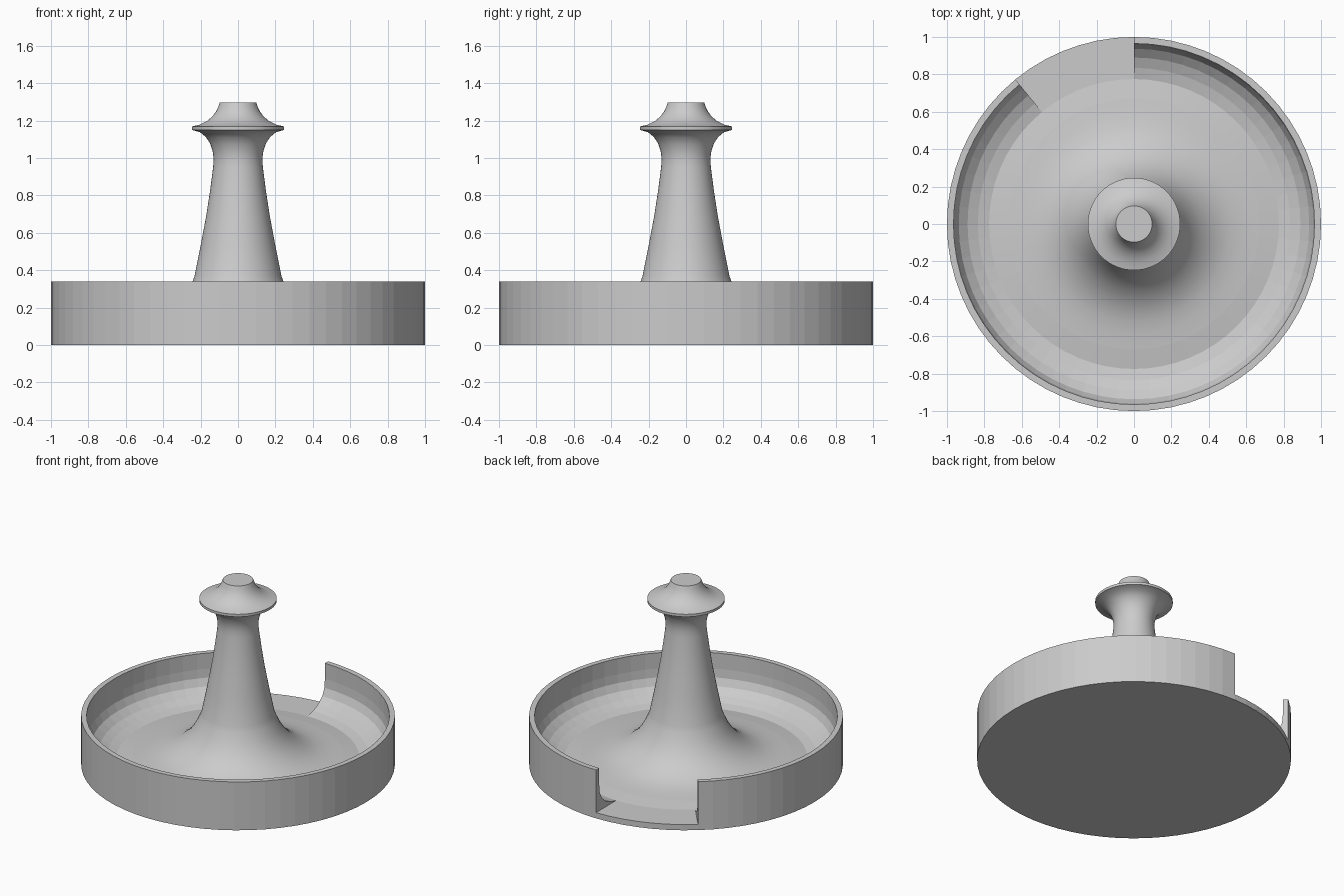
import bpy, bmesh, math

if "Cube" in bpy.data.objects:
    bpy.data.objects.remove(bpy.data.objects["Cube"], do_unlink=True)

SEGMENTS = 64
GAP_START, GAP_END = 16, 23   # segments left out of the rim wall

grey = bpy.data.materials.new("plain grey")
grey.use_nodes = True
colour = (0.6, 0.6, 0.6, 1)
grey.diffuse_color = colour
grey.node_tree.nodes["Principled BSDF"].inputs["Base Color"].default_value = colour


def section(bm, profile, step):
    """Profile of (radius, height) points turned to one step of the circle."""
    a = 2 * math.pi * step / SEGMENTS
    return [bm.verts.new((r * math.cos(a), r * math.sin(a), z)) for r, z in profile]


def sweep(bm, profile, start=0, end=SEGMENTS):
    """Turn a profile around the z axis between two steps."""
    rows = [section(bm, profile, s) for s in range(start, end + 1)]
    for a, b in zip(rows, rows[1:]):
        for k in range(len(profile) - 1):
            bm.faces.new((a[k], b[k], b[k + 1], a[k + 1]))


def finish(bm, name):
    bmesh.ops.remove_doubles(bm, verts=bm.verts, dist=0.0005)
    bmesh.ops.recalc_face_normals(bm, faces=bm.faces)
    mesh = bpy.data.meshes.new(name)
    bm.to_mesh(mesh)
    bm.free()
    mesh.materials.append(grey)
    obj = bpy.data.objects.new(name, mesh)
    bpy.context.collection.objects.link(obj)
    return obj


# Basin: base and floor all round, hollowed wall with an open spout
wall = [(1, 0.04), (1, 0.34), (0.965, 0.34), (0.965, 0.23), (0.96, 0.17),
        (0.937, 0.12), (0.89, 0.08), (0.835, 0.055), (0.775, 0.04)]
bm = bmesh.new()
sweep(bm, [(0, 0), (1, 0), wall[0]])
sweep(bm, [wall[-1], (0.67, 0.055), (0, 0.055)])
sweep(bm, wall, GAP_END, GAP_START + SEGMENTS)
sweep(bm, [wall[0], wall[-1]], GAP_START, GAP_END)
for step in (GAP_START, GAP_END):
    bm.faces.new(section(bm, wall, step))
basin = finish(bm, "basin")

# Column: flared foot, tapered shaft, thin collar and waisted cap
column_profile = [
    (0, 0.03), (0.67, 0.03), (0.67, 0.055), (0.59, 0.063), (0.52, 0.076),
    (0.46, 0.096), (0.4, 0.13), (0.35, 0.17), (0.31, 0.215), (0.275, 0.27),
    (0.245, 0.335), (0.232, 0.37), (0.2, 0.53), (0.17, 0.69), (0.15, 0.82),
    (0.133, 0.95), (0.13, 0.99), (0.134, 1.03), (0.148, 1.075), (0.17, 1.11),
    (0.203, 1.138), (0.247, 1.15), (0.247, 1.168), (0.205, 1.178),
    (0.165, 1.198), (0.136, 1.223), (0.115, 1.252), (0.105, 1.275),
    (0.097, 1.297), (0, 1.297)]
bm = bmesh.new()
sweep(bm, column_profile)
column = finish(bm, "column")

bpy.ops.object.select_all(action='DESELECT')
column.select_set(True)
bpy.context.view_layer.objects.active = column
bpy.ops.object.shade_smooth_by_angle(angle=math.radians(30))
